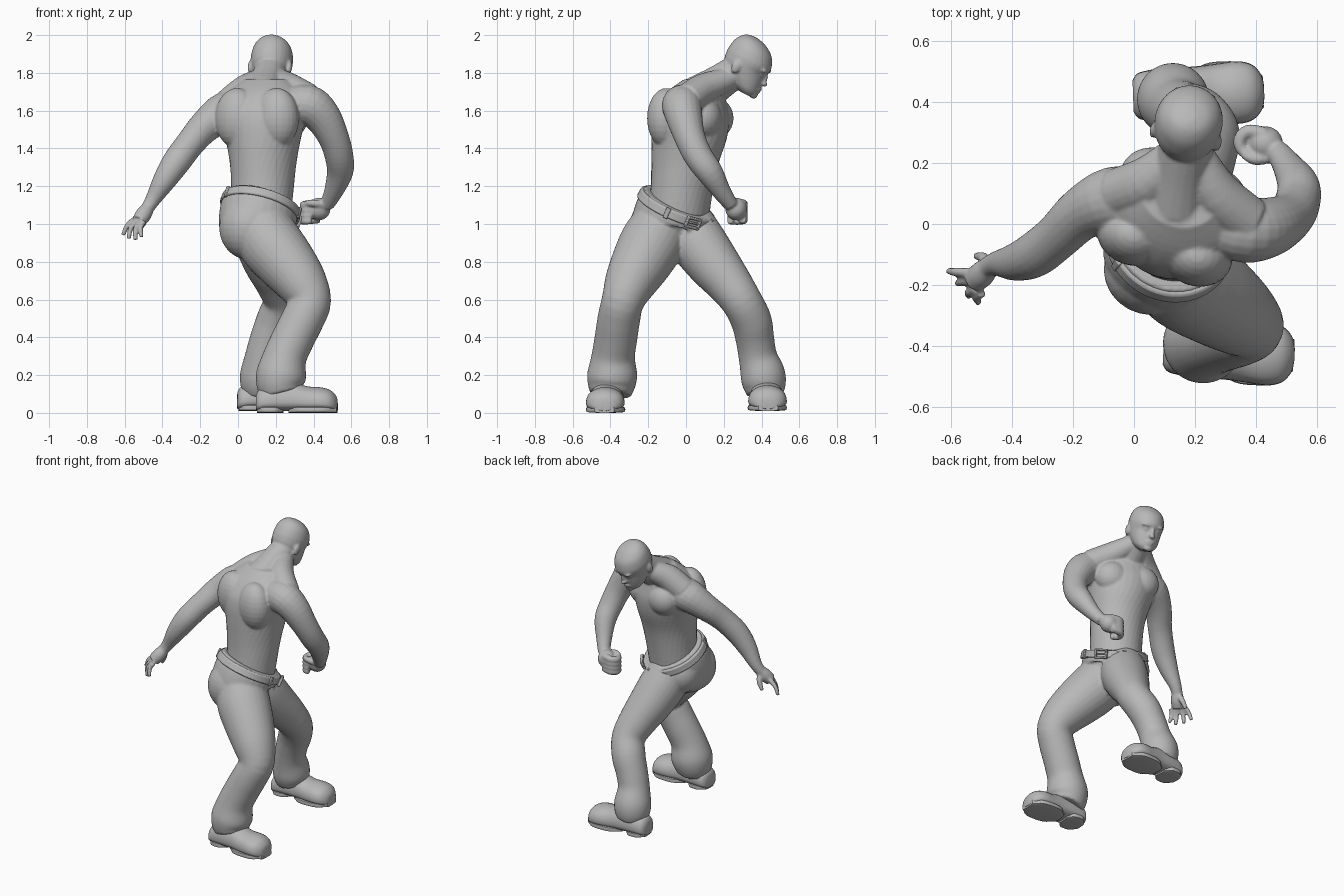
import bpy, bmesh
from math import sin, cos, pi, radians, copysign
from mathutils import Vector, Matrix, Quaternion

if "Cube" in bpy.data.objects:
    bpy.data.objects.remove(bpy.data.objects["Cube"])

# One plain clay colour for everything
clay = bpy.data.materials.new("clay grey")
clay.use_nodes = True
clay.diffuse_color = (0.48, 0.48, 0.48, 1)
bsdf = next(n for n in clay.node_tree.nodes if n.type == 'BSDF_PRINCIPLED')
bsdf.inputs["Base Color"].default_value = clay.diffuse_color


def spline(keys, steps=4):
    """Catmull-Rom through tuples of any length."""
    out = []
    for i in range(len(keys) - 1):
        a, b = keys[max(i - 1, 0)], keys[i]
        c, d = keys[i + 1], keys[min(i + 2, len(keys) - 1)]
        for s in range(steps):
            t = s / steps
            out.append([q + t * ((r - p) / 2 + t * (p - 2.5 * q + 2 * r - u / 2
                        + t * (1.5 * (q - r) + (u - p) / 2)))
                        for p, q, r, u in zip(a, b, c, d)])
    return out + [list(keys[-1])]


def loft(bm, rings):
    loops = [[bm.verts.new(p) for p in ring] for ring in rings]
    n = len(loops[0])
    for lo, hi in zip(loops, loops[1:]):
        for i in range(n):
            j = (i + 1) % n
            bm.faces.new((lo[i], lo[j], hi[j], hi[i]))
    bm.faces.new(loops[0][::-1])
    bm.faces.new(loops[-1])


def tube(bm, keys, sides=20):
    """Round limb through (x, y, z, radius) keys."""
    pts = spline(keys)
    pos = [Vector(p[:3]) for p in pts]
    last = Vector((0, 0, 1))
    frame, rings = Quaternion(), []
    for i, p in enumerate(pts):
        tangent = (pos[min(i + 1, len(pos) - 1)] - pos[max(i - 1, 0)]).normalized()
        frame = last.rotation_difference(tangent) @ frame
        last = tangent
        rings.append([pos[i] + frame @ Vector((cos(k * 2 * pi / sides), sin(k * 2 * pi / sides), 0)) * p[3]
                      for k in range(sides)])
    loft(bm, rings)


def blob(bm, centre, size, base=Matrix()):
    bmesh.ops.create_uvsphere(bm, u_segments=24, v_segments=14, radius=1,
                              matrix=base @ Matrix.Translation(centre) @ Matrix.Diagonal((*size, 1)))


def finish(bm, name, voxel=0, bevel=0, soften=4):
    bmesh.ops.recalc_face_normals(bm, faces=bm.faces)
    mesh = bpy.data.meshes.new(name)
    bm.to_mesh(mesh)
    bm.free()
    mesh.materials.append(clay)
    for poly in mesh.polygons:
        poly.use_smooth = True
    obj = bpy.data.objects.new(name, mesh)
    bpy.context.collection.objects.link(obj)
    if voxel:
        mod = obj.modifiers.new("blend", 'REMESH')
        mod.mode, mod.voxel_size, mod.use_smooth_shade = 'VOXEL', voxel, True
        mod = obj.modifiers.new("soften", 'SMOOTH')
        mod.factor, mod.iterations = 0.5, soften
    if bevel:
        mod = obj.modifiers.new("round", 'BEVEL')
        mod.width, mod.segments = bevel, 2
    return obj


# Torso: elliptical sections that twist from hips to shoulders
skin = bmesh.new()
torso = [(.12, -.04, 1.04, .165, .16, -55), (.13, -.02, 1.2, .168, .165, -45), (.133, -.005, 1.32, .176, .178, -35),
         (.133, .015, 1.44, .198, .198, -22), (.13, .025, 1.54, .225, .202, -18), (.13, .03, 1.62, .235, .185, -18),
         (.14, .05, 1.7, .2, .145, -18), (.15, .085, 1.765, .125, .095, -15)]
rings = []
for x, y, z, w, d, yaw in spline(torso):
    turn = Matrix.Rotation(radians(yaw), 3, 'Z')
    rings.append([Vector((x, y, z)) + turn @ Vector((w * cos(k * pi / 16), d * sin(k * pi / 16), 0))
                  for k in range(32)])
loft(skin, rings)

# Chest and shoulder-blade muscles, kept shallow
chest = Matrix.Translation((.13, .02, 1.54)) @ Matrix.Rotation(radians(-18), 4, 'Z')
for side in (-1, 1):
    blob(skin, (side * .1, .105, .02), (.115, .1, .11), chest)
    blob(skin, (side * .11, -.095, .02), (.12, .1, .16), chest)
    blob(skin, (side * .06, -.1, -.2), (.07, .07, .25), chest)

# Neck and sloping shoulder muscles
tube(skin, [(.14, .07, 1.68, .11), (.155, .17, 1.745, .095), (.175, .28, 1.82, .085)])
tube(skin, [(.2, .23, 1.77, .06), (.27, .1, 1.72, .08), (.37, .01, 1.66, .085)])
tube(skin, [(.14, .23, 1.77, .06), (.05, .14, 1.71, .085), (-.05, .1, 1.63, .085)])

# Lowered arm and bent arm
tube(skin, [(.02, .08, 1.6, .1), (-.07, .08, 1.59, .108), (-.17, .035, 1.52, .088), (-.25, -.04, 1.43, .077),
            (-.325, -.1, 1.33, .075), (-.39, -.125, 1.23, .062), (-.45, -.13, 1.13, .041), (-.485, -.145, 1.075, .034)])
tube(skin, [(.28, .0, 1.62, .1), (.37, -.02, 1.63, .108), (.445, -.01, 1.57, .098), (.505, .02, 1.46, .082),
            (.535, .065, 1.36, .076), (.54, .125, 1.275, .07), (.505, .19, 1.17, .05), (.47, .24, 1.1, .038)])

# Open hand: palm, fanned fingers and thumb
tube(skin, [(-.475, -.14, 1.09, .034), (-.5, -.165, 1.05, .043), (-.525, -.19, 1.015, .038)])
fingers = (((-.54, -.16, 1.03), (-.608, -.155, .94)), ((-.535, -.185, 1.015), (-.578, -.195, .922)),
           ((-.52, -.212, 1.01), (-.542, -.236, .916)), ((-.5, -.226, 1.015), (-.51, -.258, .93)))
for root, tip in fingers:
    mid = (Vector(root) + Vector(tip)) / 2 + Vector((-.012, 0, .006))
    tube(skin, [(*root, .017), (*mid, .0145), (*tip, .012)], 10)
tube(skin, [(-.485, -.13, 1.06, .02), (-.495, -.11, 1.02, .018), (-.52, -.105, .97, .013)], 10)

# Closed fist: palm, stacked curled fingers and thumb
blob(skin, (.43, .265, 1.08), (.06, .057, .06))
for i in range(4):
    z = 1.11 - i * .028
    tube(skin, [(.43, .295, z, .024), (.375, .305, z - .005, .023), (.347, .275, z - .01, .022),
                (.358, .24, z - .01, .02), (.39, .235, z - .01, .018)], 10)
tube(skin, [(.46, .225, 1.1, .022), (.4, .212, 1.11, .02), (.36, .23, 1.11, .015)], 10)

# Head: sections with separate front and back depth, tipped down
head = (Matrix.Translation((.178, .327, 1.838)) @ Matrix.Rotation(radians(-12), 4, 'Z')
        @ Matrix.Rotation(radians(-25), 4, 'X'))
skull = [(.153, .02, -.01, -.06), (.137, .065, .04, -.092), (.1, .098, .092, -.12), (.05, .111, .118, -.133),
         (.02, .111, .121, -.134), (-.01, .107, .109, -.13), (-.04, .1, .111, -.115), (-.08, .088, .112, -.075),
         (-.115, .07, .11, -.03), (-.14, .04, .095, .02)]
loft(skin, [[head @ Vector((w * cos(k * pi / 14), (f + b) / 2 + (f - b) / 2 * sin(k * pi / 14), u))
             for k in range(28)] for u, w, f, b in spline(skull)])
blob(skin, (0, .118, -.05), (.022, .022, .014), head)
blob(skin, (0, .108, -.025), (.013, .02, .035), head)
blob(skin, (0, .107, -.085), (.033, .015, .009), head)
blob(skin, (0, .105, -.102), (.028, .015, .009), head)
blob(skin, (0, .092, -.128), (.032, .024, .018), head)
for side in (-1, 1):
    blob(skin, (side * .04, .1, .018), (.036, .02, .012), head)
    blob(skin, (side * .04, .092, -.008), (.019, .016, .01), head)
    blob(skin, (side * .107, -.035, -.022), (.013, .025, .036), head)
finish(skin, "bare_upper_body", voxel=.007, soften=5)

# Trousers: pelvis, seat and two flared legs
cloth = bmesh.new()
tube(cloth, [(.127, -.038, 1.12, .197), (.11, -.063, 1.06, .207), (.1, -.09, .99, .2),
             (.12, -.085, .92, .18), (.15, -.06, .85, .1)], 28)
blob(cloth, (.06, -.15, .98), (.16, .15, .17))
blob(cloth, (.04, 0, .99), (.13, .13, .14))
tube(cloth, [(.12, -.13, 1.0, .155), (.17, -.18, .9, .17), (.25, -.235, .8, .16), (.335, -.295, .69, .137),
             (.38, -.335, .59, .113), (.345, -.355, .5, .113), (.295, -.37, .4, .113), (.25, -.385, .3, .115),
             (.23, -.39, .21, .132), (.225, -.395, .15, .127), (.235, -.4, .1, .11)], 28)
tube(cloth, [(.1, .01, 1.0, .14), (.135, .065, .9, .15), (.175, .145, .79, .14), (.215, .225, .69, .122),
             (.24, .295, .59, .108), (.205, .345, .49, .108), (.165, .365, .39, .102), (.14, .38, .3, .102),
             (.13, .405, .21, .118), (.128, .415, .15, .115), (.135, .42, .1, .098)], 28)
finish(cloth, "trousers", voxel=.009)

# Belt: tilted band with a buckle and loops
tilt = Vector((0, 0, 1)).rotation_difference(Vector((.26, .42, 1)))
ring = (Matrix.Translation((.12, -.05, 1.09)) @ tilt.to_matrix().to_4x4()
        @ Matrix.Rotation(radians(28), 4, 'Z'))
band = bmesh.new()
bmesh.ops.create_cone(band, cap_ends=True, segments=48, radius1=.218, radius2=.212, depth=.05, matrix=ring)
finish(band, "belt", bevel=.008)


def box(name, centre, size, base):
    bm = bmesh.new()
    bmesh.ops.create_cube(bm, size=1, matrix=base @ Matrix.Translation(centre) @ Matrix.Diagonal((*size, 1)))
    finish(bm, name, bevel=.004)


for z in (-.025, .025):
    box("buckle_rail", (.222, 0, z), (.02, .085, .013), ring)
for y in (-.037, .037):
    box("buckle_side", (.222, y, 0), (.02, .013, .06), ring)
box("buckle_pin", (.222, .01, 0), (.014, .07, .01), ring)
for angle in (40, -40, 180):
    box("belt_loop", (.213, 0, 0), (.014, .025, .06), ring @ Matrix.Rotation(radians(angle), 4, 'Z'))


# Shoes: sections from heel to toe that narrow upward, on thin pads
def section(x, half, low, high, power=.7, taper=.25):
    mid, tall = (low + high) / 2, (high - low) / 2
    return [Vector((x, half * cos(a) * (1 - taper * sin(a)), mid + tall * copysign(abs(sin(a)) ** power, sin(a))))
            for a in (k * pi / 12 for k in range(24))]


def shoe(name, place):
    upper = [(-.003, .05, .1), (.02, .075, .13), (.1, .085, .16), (.2, .088, .16), (.27, .094, .14),
             (.34, .1, .135), (.39, .088, .12), (.42, .055, .09), (.428, .02, .06)]
    pads = ((.003, .14, .085), (.17, .425, .104))
    bm = bmesh.new()
    loft(bm, [[place @ p for p in section(x, w, .01, h)] for x, w, h in spline(upper)])
    finish(bm, name)
    for label, (start, end, wide) in zip(("heel", "sole"), pads):
        bm = bmesh.new()
        steps = [k / 12 for k in range(13)]
        loft(bm, [[place @ p for p in section(start + (end - start) * t,
                   wide * max(.25, 1 - abs(2 * t - 1) ** 3) ** .5, 0, .035, .3, 0)] for t in steps])
        finish(bm, name + "_" + label)


shoe("near_shoe", Matrix.Translation((.1, -.41, 0)) @ Matrix.Rotation(radians(-3), 4, 'Z'))
shoe("far_shoe", Matrix.Translation((.0, .42, .01)) @ Matrix.Rotation(radians(2), 4, 'Z'))

# Keep hard edges crisp on the small parts
bpy.ops.object.select_all(action='DESELECT')
for obj in bpy.context.collection.objects:
    if obj.type == 'MESH' and obj.name.startswith(("belt", "buckle", "near", "far")):
        obj.select_set(True)
        bpy.context.view_layer.objects.active = obj
bpy.ops.object.shade_smooth_by_angle(angle=radians(40))
